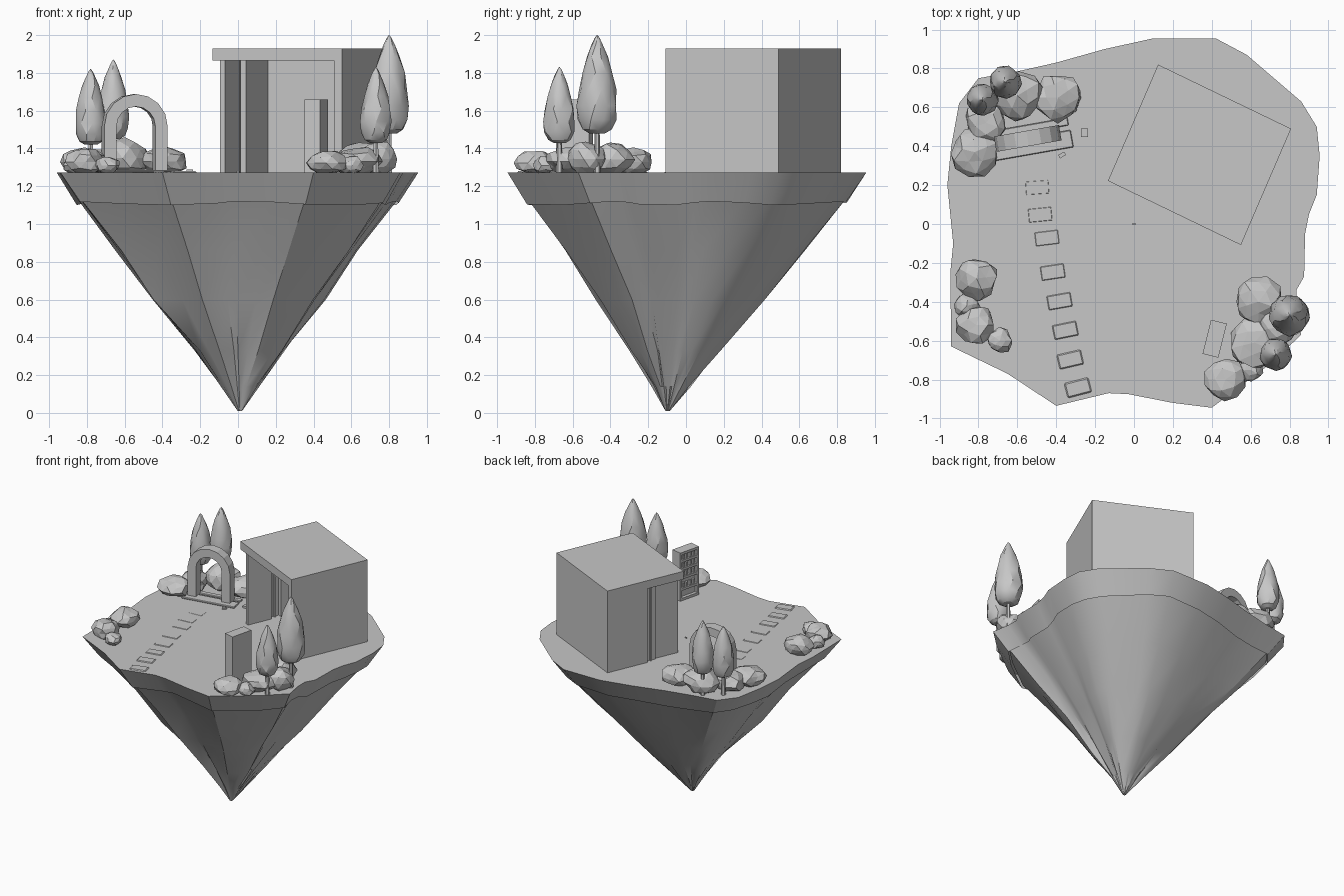
import bpy, bmesh, math, random
from mathutils import Vector, Matrix

random.seed(4)
if "Cube" in bpy.data.objects:
    bpy.data.objects.remove(bpy.data.objects["Cube"], do_unlink=True)

GROUND = 1.273
stone_grey = bpy.data.materials.new("stone_grey")
stone_grey.use_nodes = True
stone_grey.diffuse_color = (0.57, 0.57, 0.57, 1)
stone_grey.node_tree.nodes["Principled BSDF"].inputs["Base Color"].default_value = (0.57, 0.57, 0.57, 1)


def finish(name, bm, smooth=None):
    bmesh.ops.recalc_face_normals(bm, faces=bm.faces)
    mesh = bpy.data.meshes.new(name)
    bm.to_mesh(mesh)
    bm.free()
    mesh.materials.append(stone_grey)
    obj = bpy.data.objects.new(name, mesh)
    bpy.context.collection.objects.link(obj)
    if smooth:
        bpy.ops.object.select_all(action='DESELECT')
        obj.select_set(True)
        bpy.context.view_layer.objects.active = obj
        bpy.ops.object.shade_smooth_by_angle(angle=math.radians(smooth))
    return obj


def box(name, frame, low, high, bevel=0):
    """Box between two corners, given in a local frame."""
    low, high = Vector(low), Vector(high)
    bm = bmesh.new()
    bmesh.ops.create_cube(bm, size=1, matrix=frame @ Matrix.Translation((low + high) / 2)
                          @ Matrix.Diagonal((*(high - low), 1)))
    if bevel:
        bmesh.ops.bevel(bm, geom=bm.edges[:], offset=bevel, segments=1, affect='EDGES')
    return finish(name, bm)


def frame_at(x, y, degrees):
    return Matrix.Translation((x, y, GROUND)) @ Matrix.Rotation(math.radians(degrees), 4, 'Z')


def loft(bm, rings):
    for a, b in zip(rings, rings[1:]):
        for i in range(len(a)):
            j = (i + 1) % len(a)
            bm.faces.new((a[i], a[j], b[j], b[i]))


# Floating island: flat lawn, sloping rim, rock tapering to a point
outline = [(.1, .955), (.42, .955), (.58, .87), (.86, .63), (.94, .5), (.955, .35), (.94, .15),
           (.9, .05), (.88, -.05), (.875, -.27), (.835, -.34), (.835, -.43), (.86, -.57), (.7, -.72),
           (.4, -.945), (.2, -.92), (-.03, -.875), (-.13, -.87), (-.4, -.935), (-.65, -.77),
           (-.94, -.63), (-.945, -.25), (-.93, -.1), (-.96, .2), (-.94, .4), (-.9, .62), (-.8, .75),
           (-.6, .785), (-.4, .83), (-.15, .9)]


def outline_ring(bm, scale, z, jitter=0, wave=0):
    shift = 1 - scale
    ring = []
    for i, (x, y) in enumerate(outline):
        s = scale * (1 + random.uniform(-jitter, jitter))
        ring.append(bm.verts.new((x * s + .01 * shift, y * s - .1 * shift ** 2.2,
                                  z + wave * math.sin(i * 1.3))))
    return ring


bm = bmesh.new()
rings = [outline_ring(bm, 1, GROUND), outline_ring(bm, .89, 1.11, 0, .01)]
loft(bm, rings)
bm.faces.new(rings[0])
finish("island_rim_and_lawn", bm, 30)

bm = bmesh.new()
rings = [outline_ring(bm, s, z, j) for s, z, j in
         ((.885, 1.13, 0), (.67, .86, .015), (.467, .6, .04), (.242, .33, .09), (.1, .14, .14), (.012, .01, 0))]
loft(bm, rings)
bm.faces.new(rings[-1])
finish("island_rock", bm, 30)

# Open-fronted house: u runs along the front, v towards the back
W, D, H, T = .76, .65, .657, .045
u, v = Vector((.684, -.33)) / W, Vector((.258, .598)) / D
house = Matrix(((u.x, v.x, 0, -.134), (u.y, v.y, 0, .222), (0, 0, 1, GROUND), (0, 0, 0, 1)))
box("house_roof", house, (0, 0, H - .065), (W, D, H))
box("house_back_wall", house, (0, D - T, 0), (W, D, H - .065))
box("house_right_wall", house, (W - T, 0, 0), (W, D, H - .065))
box("house_left_wall_front", house, (.03, .03, 0), (T + .015, .23, H - .065))
box("house_left_wall_back", house, (0, .31, 0), (T + .015, D, H - .065))
box("house_window_pane", house, (.02, .23, 0), (.03, .31, H - .065))
box("house_window_bar", house, (.01, .262, 0), (.045, .278, H - .065))

# Garden arch on a low plinth
arch = frame_at(-.547, .44, 10)
box("arch_plinth", arch, (-.2, -.085, 0), (.225, .005, .014), .004)
box("arch_back_step", arch, (-.19, .03, 0), (.22, .07, .014), .004)
bm = bmesh.new()
profile = [(-1, 0)] + [(-math.cos(math.pi * k / 8), 1 + math.sin(math.pi * k / 8))
                       for k in range(9)] + [(1, 0)]
rings = []
for side, up in profile:
    spring = .245
    ring = []
    for radius, depth in ((.17, -.04), (.17, .04), (.104, .04), (.104, -.04)):
        z = spring * min(up, 1) + radius * max(up - 1, 0)
        ring.append(bm.verts.new(arch @ Vector((side * radius, depth, z))))
    rings.append(ring)
loft(bm, rings)
bm.faces.new(rings[0])
bm.faces.new(rings[-1])
finish("garden_arch", bm)
box("arch_lantern", frame_at(-.255, .47, 0), (-.018, -.022, 0), (.018, .022, .015))
box("arch_pebble", frame_at(-.37, .355, 30), (-.018, -.01, 0), (.018, .01, .008))
box("lawn_marker", frame_at(0, 0, 0), (-.007, -.004, 0), (.007, .004, .008))

# Display cabinet with its shelves open towards -x
cabinet = frame_at(.415, -.59, -14)
CW, CD, CH = .09, .042, .387
box("cabinet_body", cabinet, (-CD + .025, -CW, 0), (CD, CW, CH))
for side in (-1, 1):
    y = side * (CW - .008)
    box("cabinet_side_post", cabinet, (-CD, y - .008, 0), (CD, y + .008, CH))
for z in (.01, .09, .18, .25, .315, CH - .01):
    box("cabinet_shelf", cabinet, (-CD, -CW, z - .01), (CD, CW, z + .01))
for z in (.1, .19, .26, .325):
    for k in range(4):
        y = -.048 + k * .032
        box("cabinet_item", cabinet, (-CD + .006, y - .008, z), (-.01, y + .008, z + .034))

# Stepping stones, nearly flush with the lawn
stones = [(-.5, .185), (-.485, .045), (-.45, -.075), (-.42, -.25), (-.385, -.4),
          (-.355, -.55), (-.33, -.7), (-.29, -.845)]
for i, (x, y) in enumerate(stones):
    box("stepping_stone", frame_at(x, y, 4 + i * 1.5), (-.065, -.04, -.02),
        (.07, .045, .001 + .0008 * i), .01)


# Faceted bushes, flat where they meet the lawn
def bush(x, y, r, height):
    bm = bmesh.new()
    bmesh.ops.create_icosphere(bm, subdivisions=2, radius=1)
    turn = Matrix.Rotation(random.uniform(0, 6), 3, 'Z')
    for vert in bm.verts:
        p = turn @ (vert.co * random.uniform(.86, 1.12))
        z = GROUND + height * (.42 + .56 * p.z)
        vert.co = (x + r * p.x, y + r * p.y, max(z, GROUND - .003))
    finish("bush", bm)


for spot in ((-.39, .65, .125, .14), (-.6, .66, .13, .18), (-.76, .52, .11, .13), (-.82, .37, .122, .13),
             (-.81, -.28, .108, .13), (-.86, -.42, .065, .09), (-.81, -.52, .1, .13), (-.69, -.6, .065, .09),
             (.64, -.4, .125, .16), (.62, -.61, .135, .14), (.47, -.8, .11, .12), (.6, -.75, .065, .09),
             (.74, -.53, .1, .17)):
    bush(*spot)


# Cypress trees: tapered trunk and plump pointed crown
def tree(x, y, base, top, r):
    bm = bmesh.new()
    height = base - GROUND + .05
    bmesh.ops.create_cone(bm, cap_ends=True, segments=6, radius1=.018, radius2=.012, depth=height,
                          matrix=Matrix.Translation((x, y, GROUND + height / 2)))
    finish("tree_trunk", bm)
    bm = bmesh.new()
    rings = []
    for t, s in ((0, .4), (.04, .72), (.14, .95), (.28, 1), (.45, .92), (.62, .76),
                 (.78, .53), (.9, .29), (.97, .13), (1, .02)):
        ring = []
        for k in range(9):
            a = math.tau * (k + t * 3 + random.uniform(-.15, .15)) / 9
            rr = r * s * random.uniform(.94, 1.04)
            ring.append(bm.verts.new((x + rr * math.cos(a), y + rr * math.sin(a), base + t * (top - base))))
        rings.append(ring)
    loft(bm, rings)
    bm.faces.new(rings[0])
    bm.faces.new(rings[-1])
    bmesh.ops.triangulate(bm, faces=bm.faces[:])
    finish("tree_crown", bm, 25)


for spot in ((.8, -.47, 1.48, 2.0, .108), (.73, -.67, 1.43, 1.83, .085),
             (-.66, .73, 1.45, 1.87, .085), (-.78, .64, 1.42, 1.82, .085)):
    tree(*spot)
